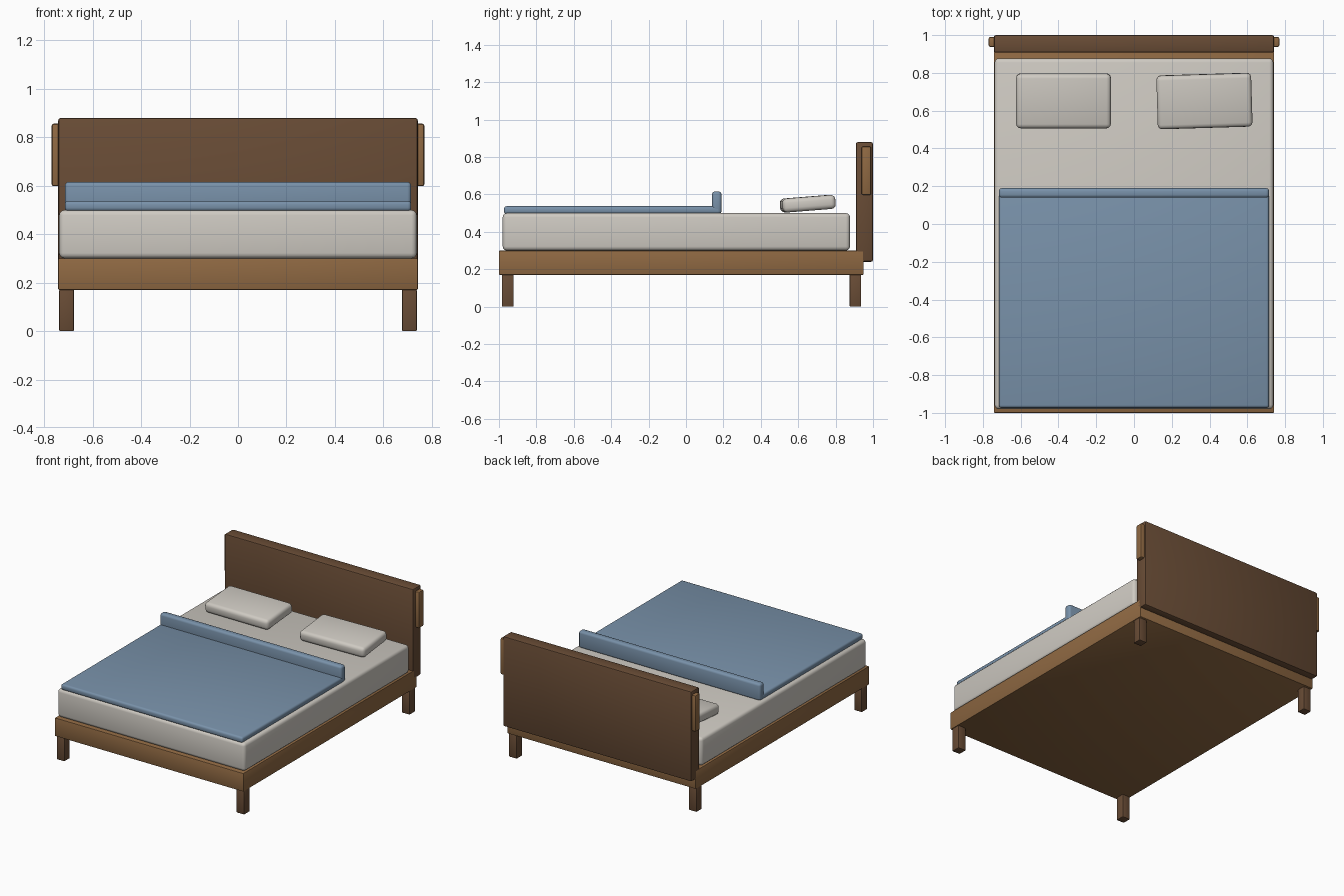
import bpy
from mathutils import Matrix, Euler

if "Cube" in bpy.data.objects:
    bpy.data.objects.remove(bpy.data.objects["Cube"])


def material(name, rgb):
    m = bpy.data.materials.new(name)
    m.diffuse_color = (*rgb, 1)
    m.use_nodes = True
    m.node_tree.nodes["Principled BSDF"].inputs["Base Color"].default_value = m.diffuse_color
    return m


DARK = material("dark wood", (0.14, 0.072, 0.036))
WOOD = material("light wood", (0.275, 0.14, 0.055))
LINEN = material("linen", (0.62, 0.59, 0.54))
BLUE = material("blue cloth", (0.19, 0.285, 0.40))


def box(name, lo, hi, mat, bevel=0.005, segments=2, rot=(0, 0, 0)):
    """Rounded box between two corners, optionally turned about its centre."""
    size = [b - a for a, b in zip(lo, hi)]
    centre = [(a + b) / 2 for a, b in zip(lo, hi)]
    bpy.ops.mesh.primitive_cube_add(size=1)
    ob = bpy.context.object
    ob.name = name
    ob.data.transform(Matrix.Diagonal((*size, 1)))
    ob.location = centre
    ob.rotation_euler = Euler(rot)
    ob.data.materials.append(mat)
    mod = ob.modifiers.new("rounding", 'BEVEL')
    mod.width = bevel
    mod.segments = segments
    bpy.ops.object.modifier_apply(modifier=mod.name)
    bpy.ops.object.shade_smooth_by_angle(angle=0.6)
    return ob


# Frame and headboard
box("bed_frame", (-0.742, -1.0, 0.17), (0.742, 0.95, 0.30), WOOD, 0.004)
box("headboard", (-0.742, 0.908, 0.24), (0.742, 1.0, 0.88), DARK, 0.01)

# Legs and headboard side caps, mirrored left and right
for side, s in (("left", -1), ("right", 1)):
    for end, y0, y1 in (("front", -0.985, -0.922), ("back", 0.875, 0.936)):
        xs = sorted((s * 0.677, s * 0.738))
        box(f"{end}_{side}_leg", (xs[0], y0, 0), (xs[1], y1, 0.172), DARK, 0.004)
    xs = sorted((s * 0.72, s * 0.769))
    box(f"{side}_headboard_cap", (xs[0], 0.938, 0.598), (xs[1], 0.99, 0.856), WOOD, 0.008)

# Mattress and blanket with its upright fold
box("mattress", (-0.738, -0.98, 0.30), (0.738, 0.877, 0.50), LINEN, 0.022, 3)
box("blanket", (-0.715, -0.973, 0.495), (0.715, 0.185, 0.537), BLUE, 0.014, 3)
box("blanket_fold", (-0.715, 0.139, 0.495), (0.715, 0.19, 0.616), BLUE, 0.016, 3)

# Pillows, leaning back a little, one slightly askew
box("left_pillow", (-0.624, 0.507, 0.513), (-0.122, 0.797, 0.588), LINEN, 0.024, 3,
    (0.08, 0, 0))
box("right_pillow", (0.122, 0.509, 0.513), (0.624, 0.793, 0.588), LINEN, 0.024, 3,
    (0.08, 0, 0.03))
